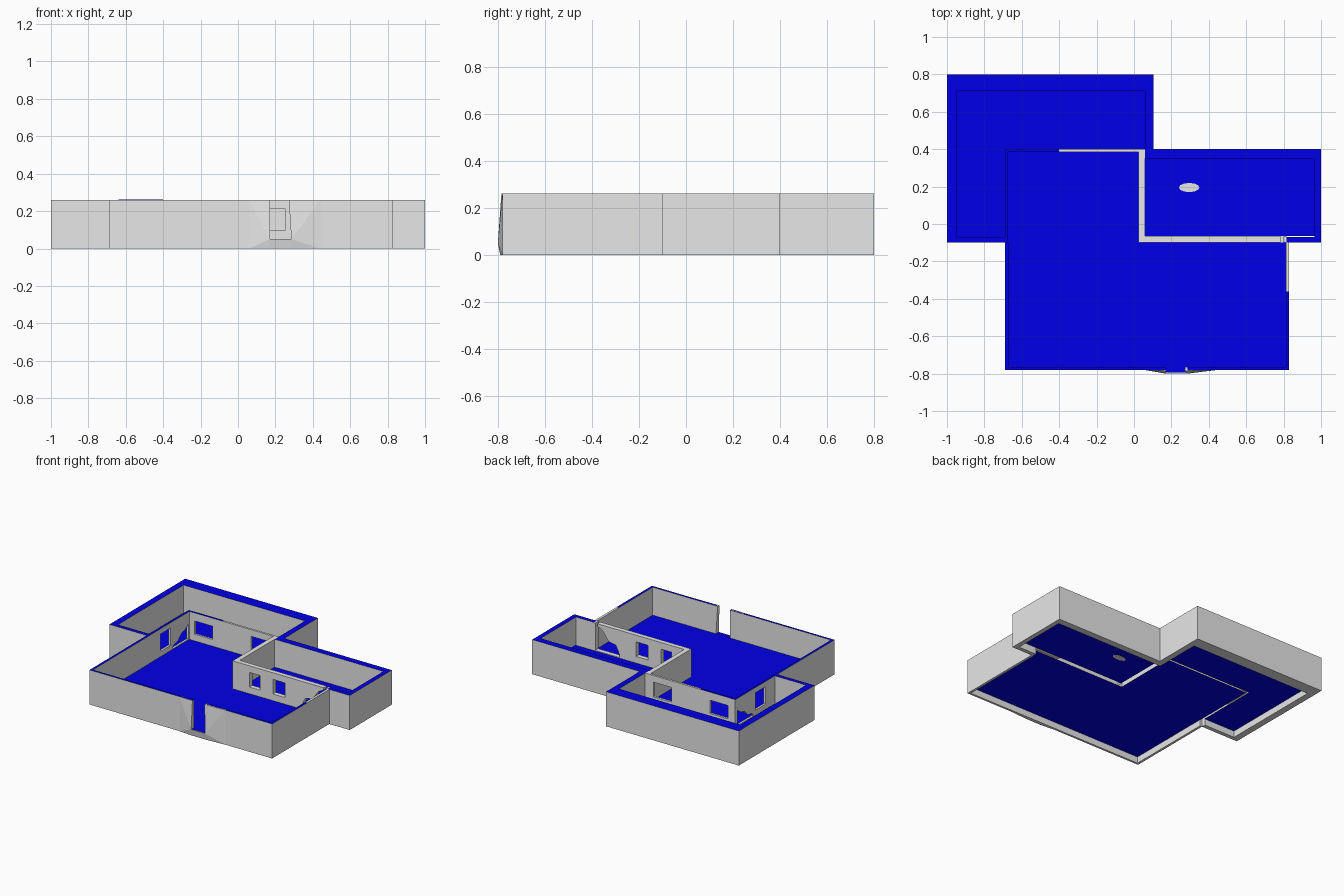
import bpy, bmesh, math
from mathutils import Vector

if "Cube" in bpy.data.objects:
    bpy.data.objects.remove(bpy.data.objects["Cube"])


def material(name, rgb):
    m = bpy.data.materials.new(name)
    m.diffuse_color = (*rgb, 1)
    m.use_nodes = True
    m.node_tree.nodes["Principled BSDF"].inputs["Base Color"].default_value = m.diffuse_color
    return m


GREY = material("wall grey", (0.8, 0.8, 0.8))
BLUE = material("floor blue", (0.0, 0.0, 0.8))
H = 0.26          # wall top
FZ = 0.05         # raised floor level


def make(name, bm, mat=GREY, blue_top=False):
    bmesh.ops.recalc_face_normals(bm, faces=bm.faces)
    me = bpy.data.meshes.new(name)
    me.materials.append(mat)
    if blue_top:                       # upward faces at full height are blue
        me.materials.append(BLUE)
        for f in bm.faces:
            if f.normal.z > 0.9 and f.calc_center_median().z > H - 0.01:
                f.material_index = 1
    bm.to_mesh(me)
    bm.free()
    ob = bpy.data.objects.new(name, me)
    bpy.context.collection.objects.link(ob)
    return ob


def box(name, x0, x1, y0, y1, z0=0.0, z1=H, mat=GREY, blue_top=False):
    bm = bmesh.new()
    bmesh.ops.create_cube(bm, size=1)
    for v in bm.verts:
        v.co = ((x0 + x1) / 2 + v.co.x * (x1 - x0),
                (y0 + y1) / 2 + v.co.y * (y1 - y0),
                (z0 + z1) / 2 + v.co.z * (z1 - z0))
    return make(name, bm, mat, blue_top)


def floor(name, x0, x1, y0, y1):
    return box(name, x0, x1, y0, y1, FZ - 0.002, FZ, BLUE)


def hull(name, pts):
    bm = bmesh.new()
    for p in pts:
        bm.verts.new(p)
    bmesh.ops.convex_hull(bm, input=bm.verts)
    return make(name, bm)


def cut(wall, axis, centre, outline):
    """Cut an outline (along, z) through a wall that runs along the axis."""
    bm = bmesh.new()
    pt = (lambda a, z, d: (a, d, z)) if axis == "x" else (lambda a, z, d: (d, a, z))
    face = bm.faces.new([bm.verts.new(pt(a, z, centre - 0.1)) for a, z in outline])
    out = bmesh.ops.extrude_face_region(bm, geom=[face])["geom"]
    shift = Vector((0, 0.2, 0)) if axis == "x" else Vector((0.2, 0, 0))
    bmesh.ops.translate(bm, vec=shift, verts=[v for v in out if isinstance(v, bmesh.types.BMVert)])
    cutter = make(wall.name + "_cutter", bm)
    cutter.hide_render = True
    mod = wall.modifiers.new("opening", "BOOLEAN")
    mod.operation = "DIFFERENCE"
    mod.solver = "EXACT"
    mod.object = cutter
    # bake the cut and drop the cutter
    dg = bpy.context.evaluated_depsgraph_get()
    me = bpy.data.meshes.new_from_object(wall.evaluated_get(dg))
    wall.modifiers.clear()
    wall.data = me
    bpy.data.objects.remove(cutter)


def window(wall, axis, centre, a0, a1, z0, z1):
    cut(wall, axis, centre, [(a0, z0), (a1, z0), (a1, z1), (a0, z1)])


def open_bottom(*walls):
    """Inner walls are hollow shells standing over slots in the floor."""
    for w in walls:
        bm = bmesh.new()
        bm.from_mesh(w.data)
        low = [f for f in bm.faces if all(v.co.z < FZ - 0.001 for v in f.verts)]
        bmesh.ops.delete(bm, geom=low, context="FACES")
        bm.to_mesh(w.data)
        bm.free()


# raised floors, with slots left under the inner walls
floor("main_floor", -0.674, 0.025, -0.766, 0.384)
floor("main_floor_right", 0.025, 0.814, -0.766, -0.1)
floor("side_floor", 0.06, 0.967, -0.065, 0.352)
floor("back_floor", -0.952, 0.062, 0.4, 0.712)
floor("back_floor_strip", -0.952, -0.69, -0.072, 0.4)

# small oval patch in the side room floor
bm = bmesh.new()
bmesh.ops.create_cone(bm, cap_ends=True, segments=12, radius1=0.055, radius2=0.055, depth=0.006)
bmesh.ops.scale(bm, vec=(1, 0.45, 1), verts=bm.verts)
bmesh.ops.translate(bm, vec=(0.295, 0.195, FZ - 0.001), verts=bm.verts)
make("floor_patch", bm)

# main room outer walls
box("main_left_wall", -0.69, -0.672, -0.78, -0.1, blue_top=True)
box("main_right_wall", 0.812, 0.83, -0.78, -0.36, blue_top=True)
box("main_right_wall_end", 0.812, 0.83, -0.36, -0.1)
box("front_wall_left", -0.69, 0.17, -0.78, -0.764, blue_top=True)
box("front_wall_right", 0.285, 0.83, -0.78, -0.764, blue_top=True)

# bulging doorway jambs and sill
B, F = -0.764, -0.8
for side, far, near, top in (("left", 0.06, 0.17, 0.17), ("right", 0.44, 0.285, 0.272)):
    hull("door_jamb_" + side, [
        (far, B, 0), (far, -0.781, 0), (far, B, H), (far, -0.781, H),
        (near, B, FZ), (near, F, FZ), (top, B, H), (top, -0.785, H)])
hull("door_sill", [(0.06, B, 0), (0.06, -0.781, 0), (0.44, B, 0), (0.44, -0.781, 0),
                   (0.17, B, FZ), (0.17, F, FZ), (0.285, B, FZ), (0.285, F, FZ),
                   (0.17, -0.79, 0), (0.285, -0.79, 0)])
box("door_threshold", 0.168, 0.287, -0.795, -0.764, FZ, FZ + 0.001, BLUE)

Z = FZ - 0.002
# inner left wall with a window and a ragged gap
left = box("inner_left_wall", -0.69, -0.674, -0.1, 0.4, Z, blue_top=True)
cut(left, "y", -0.682, [(0.375, 0.17), (0.375, 0.055), (0.18, 0.055), (0.2, 0.08),
                        (0.25, 0.09), (0.29, 0.13), (0.33, 0.14)])
window(left, "y", -0.682, 0.04, 0.16, 0.09, 0.22)

# wall between main and back rooms, two windows
box("inner_back_wall_end", -0.674, -0.64, 0.384, 0.4, Z, blue_top=True)
back = box("inner_back_wall", -0.64, 0.025, 0.384, 0.4, Z)
window(back, "x", 0.392, -0.63, -0.48, 0.1, 0.2)
window(back, "x", 0.392, -0.16, -0.01, 0.1, 0.21)
# blue cap over the left part of that wall
box("inner_back_wall_cap", -0.64, -0.4, 0.384, 0.4, H, H + 0.001, BLUE)

# L-shaped wall around the side room, two windows and a ragged gap
side = box("side_room_left_wall", 0.025, 0.06, -0.1, 0.4, Z)
front = box("side_room_front_wall", 0.06, 0.815, -0.1, -0.065, Z)
cut(front, "x", -0.083, [(0.80, 0.3), (0.80, 0.055), (0.60, 0.055), (0.60, 0.08),
                         (0.63, 0.14), (0.69, 0.15), (0.74, 0.22), (0.78, 0.24), (0.79, 0.3)])
window(front, "x", -0.083, 0.165, 0.255, 0.1, 0.21)
window(front, "x", -0.083, 0.36, 0.46, 0.1, 0.21)
open_bottom(left, back, side, front)

# side room outer walls
box("side_room_back_wall", 0.06, 1, 0.35, 0.4, blue_top=True)
box("side_room_right_wall", 0.965, 1, -0.1, 0.35, blue_top=True)
box("side_room_front_end", 0.815, 0.965, -0.1, -0.07, blue_top=True)

# back room outer walls
box("back_room_back_wall", -1, 0.105, 0.71, 0.8, blue_top=True)
box("back_room_left_wall", -1, -0.95, -0.1, 0.71, blue_top=True)
box("back_room_front_wall", -0.95, -0.69, -0.1, -0.07, blue_top=True)
box("back_room_right_wall", 0.06, 0.105, 0.4, 0.71, blue_top=True)
